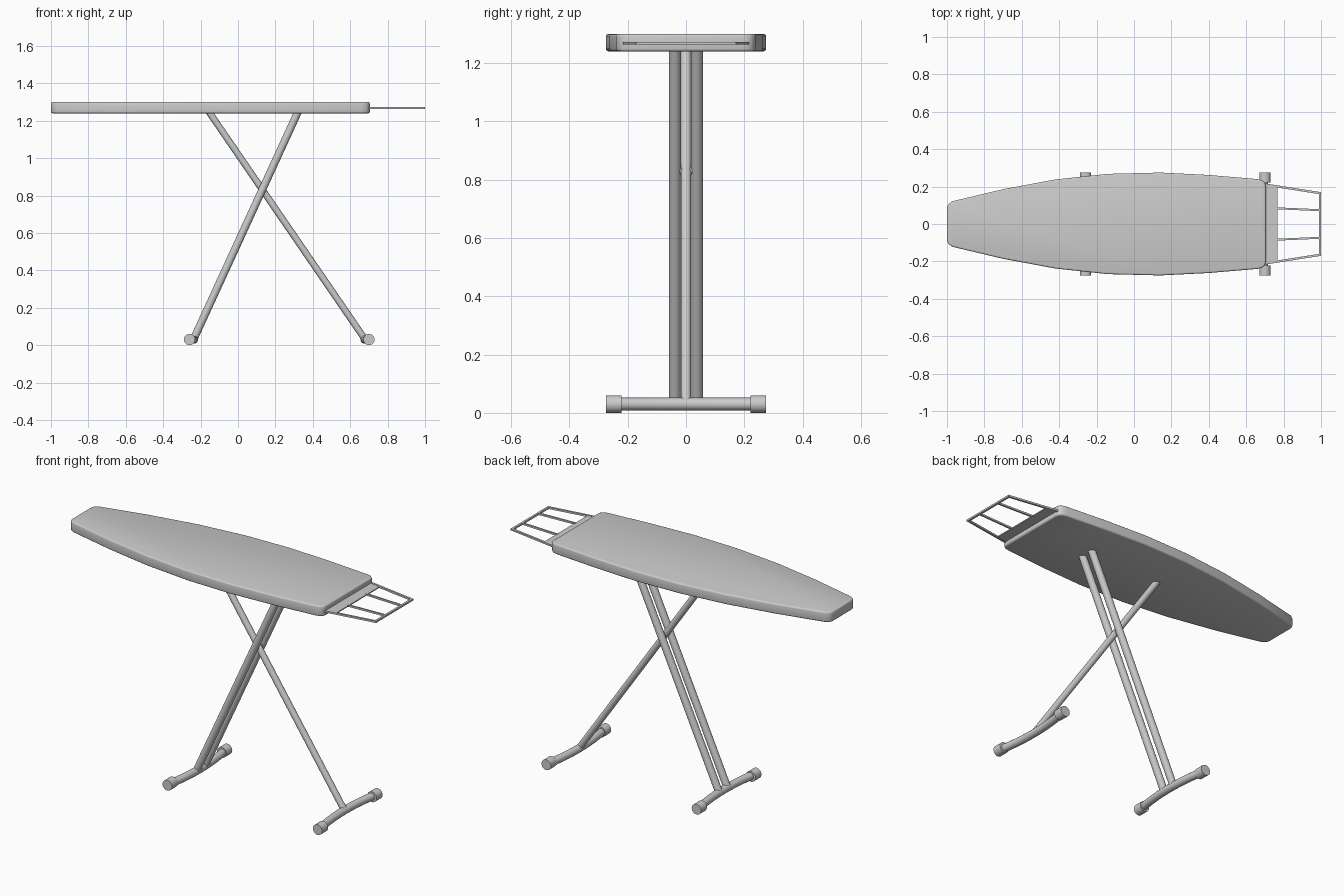
import bpy, bmesh, math
from mathutils import Vector

if "Cube" in bpy.data.objects:
    bpy.data.objects.remove(bpy.data.objects["Cube"])


def smooth(obj, angle=35):
    bpy.ops.object.select_all(action='DESELECT')
    obj.select_set(True)
    bpy.context.view_layer.objects.active = obj
    bpy.ops.object.shade_smooth_by_angle(angle=math.radians(angle))


def rod(name, a, b, r):
    a, b = Vector(a), Vector(b)
    d = b - a
    bpy.ops.mesh.primitive_cylinder_add(vertices=24, radius=r, depth=d.length, location=(a + b) / 2)
    o = bpy.context.object
    o.name = name
    o.rotation_euler = d.to_track_quat('Z', 'Y').to_euler()
    smooth(o)
    return o


def slab(name, outline, z0, z1, bevel=0.0):
    bm = bmesh.new()
    f = bm.faces.new([bm.verts.new((x, y, z0)) for x, y in outline])
    ext = bmesh.ops.extrude_face_region(bm, geom=[f])
    top = [v for v in ext['geom'] if isinstance(v, bmesh.types.BMVert)]
    bmesh.ops.translate(bm, verts=top, vec=(0, 0, z1 - z0))
    bmesh.ops.recalc_face_normals(bm, faces=bm.faces)
    if bevel:
        rims = [e for e in bm.edges if abs(e.verts[0].co.z - e.verts[1].co.z) < 1e-6]
        bmesh.ops.bevel(bm, geom=rims, offset=bevel, segments=3, profile=0.5, affect='EDGES')
    me = bpy.data.meshes.new(name)
    bm.to_mesh(me)
    bm.free()
    o = bpy.data.objects.new(name, me)
    bpy.context.collection.objects.link(o)
    smooth(o)
    return o


def bar(name, a, b, w, z0, z1):
    a, b = Vector(a), Vector(b)
    d = (b - a).normalized()
    n = Vector((-d.y, d.x)) * w / 2
    return slab(name, [a + n, a - n, b - n, b + n], z0, z1)


# Padded board: half outline mirrored across y
half = [(-1.0, 0.09), (-0.992, 0.107), (-0.97, 0.122), (-0.70, 0.186), (-0.42, 0.238),
        (-0.14, 0.268), (0.14, 0.275), (0.40, 0.262), (0.66, 0.24), (0.685, 0.234),
        (0.70, 0.221), (0.705, 0.20)]
outline = half + [(x, -y) for x, y in reversed(half)]
slab("board", outline, 1.24, 1.30, 0.009)

# Iron rest: plate and wire rack
slab("rest_plate", [(0.69, -0.205), (0.767, -0.205), (0.767, 0.205), (0.69, 0.205)], 1.265, 1.271)
for s, side in ((1, "back"), (-1, "front")):
    bar("rack_outer_" + side, (0.70, s * 0.211), (0.995, s * 0.165), 0.012, 1.263, 1.273)
    bar("rack_inner_" + side, (0.76, s * 0.084), (0.99, s * 0.074), 0.010, 1.263, 1.273)
bar("rack_end", (0.994, -0.171), (0.994, 0.171), 0.012, 1.263, 1.273)

# Crossed legs: one single, one double, with a pivot
rod("single_leg", (-0.157, 0, 1.25), (0.68, 0, 0.03), 0.018)
for s, side in ((1, "back"), (-1, "front")):
    rod("double_leg_" + side, (0.322, s * 0.0375, 1.25), (-0.238, s * 0.0375, 0.03), 0.0205)
rod("leg_pivot", (0.13, -0.035, 0.83), (0.13, 0.035, 0.83), 0.012)

# Feet: bowed bars with end caps
for name, x, bow in (("left_foot", -0.259, 0.023), ("right_foot", 0.70, -0.023)):
    cu = bpy.data.curves.new(name, 'CURVE')
    cu.dimensions = '3D'
    cu.bevel_depth = 0.022
    cu.bevel_resolution = 4
    cu.use_fill_caps = True
    sp = cu.splines.new('POLY')
    n = 13
    sp.points.add(n - 1)
    for i in range(n):
        t = -1 + 2 * i / (n - 1)
        sp.points[i].co = (x + bow * (1 - t * t), t * 0.25, 0.03, 1)
    o = bpy.data.objects.new(name + "_bar", cu)
    bpy.context.collection.objects.link(o)
    for s, side in ((1, "back"), (-1, "front")):
        rod(name + "_cap_" + side, (x, s * 0.221, 0.03), (x, s * 0.275, 0.03), 0.03)
